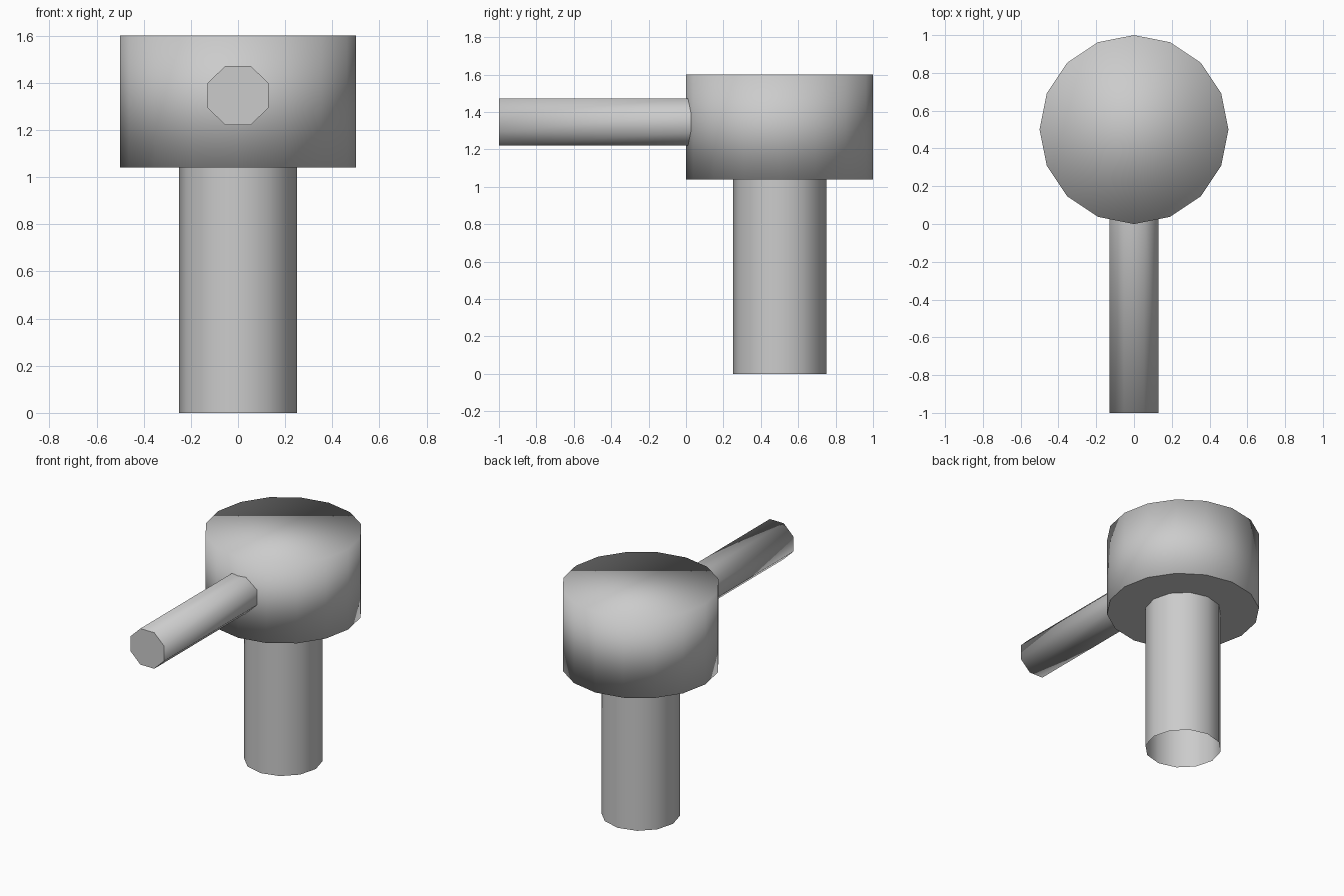
import bpy
import bmesh
from math import radians
from mathutils import Matrix

cube = bpy.data.objects.get("Cube")
if cube:
    bpy.data.objects.remove(cube, do_unlink=True)

# Single flat colour
grey = bpy.data.materials.new("light_grey")
grey.use_nodes = True
colour = (0.6, 0.6, 0.6, 1)
grey.diffuse_color = colour
grey.node_tree.nodes["Principled BSDF"].inputs["Base Color"].default_value = colour


def prism(name, sides, radius, length, matrix, open_ends=(), flat_ends=()):
    """Smooth prism along local z; ends are -1 (bottom) and +1 (top)."""
    bm = bmesh.new()
    bmesh.ops.create_cone(bm, cap_ends=True, segments=sides, radius1=radius,
                          radius2=radius, depth=length)
    bm.normal_update()
    doomed = [f for f in bm.faces if round(f.normal.z) in open_ends
              and abs(f.normal.z) > 0.9]
    bmesh.ops.delete(bm, geom=doomed, context='FACES_ONLY')
    bm.normal_update()
    flat = {f.index for f in bm.faces if abs(f.normal.z) > 0.9
            and round(f.normal.z) in flat_ends}
    flat_centres = [matrix @ f.calc_center_median() for f in bm.faces if f.index in flat]
    bm.transform(matrix)
    bm.normal_update()
    mesh = bpy.data.meshes.new(name)
    bm.to_mesh(mesh)
    bm.free()
    mesh.materials.append(grey)
    for p in mesh.polygons:
        p.use_smooth = True

    # Rounded shading on the walls, plain shading on the chosen end caps
    vertex_normals = [v.normal.copy() for v in mesh.vertices]
    normals = [None] * len(mesh.loops)
    for p in mesh.polygons:
        is_flat = any((p.center - c).length < 0.001 for c in flat_centres)
        for i in p.loop_indices:
            normals[i] = p.normal.copy() if is_flat else vertex_normals[mesh.loops[i].vertex_index]
    mesh.normals_split_custom_set(normals)

    obj = bpy.data.objects.new(name, mesh)
    bpy.context.collection.objects.link(obj)
    return obj


# Upright grip, an open tube
prism("grip", 12, 0.25, 1.04, Matrix.Translation((0, 0.5, 0.52)), open_ends=(-1, 1))

# Broad head on top of the grip
prism("head", 16, 0.5, 0.56, Matrix.Translation((0, 0.5, 1.32)), flat_ends=(-1,))

# Arm reaching forward out of the head
arm_pose = (Matrix.Translation((0, -0.45, 1.346)) @ Matrix.Diagonal((1.03, 1, 1, 1))
            @ Matrix.Rotation(radians(90), 4, 'X') @ Matrix.Rotation(radians(22.5), 4, 'Z'))
prism("arm", 8, 0.136, 1.1, arm_pose, open_ends=(-1,), flat_ends=(1,))
